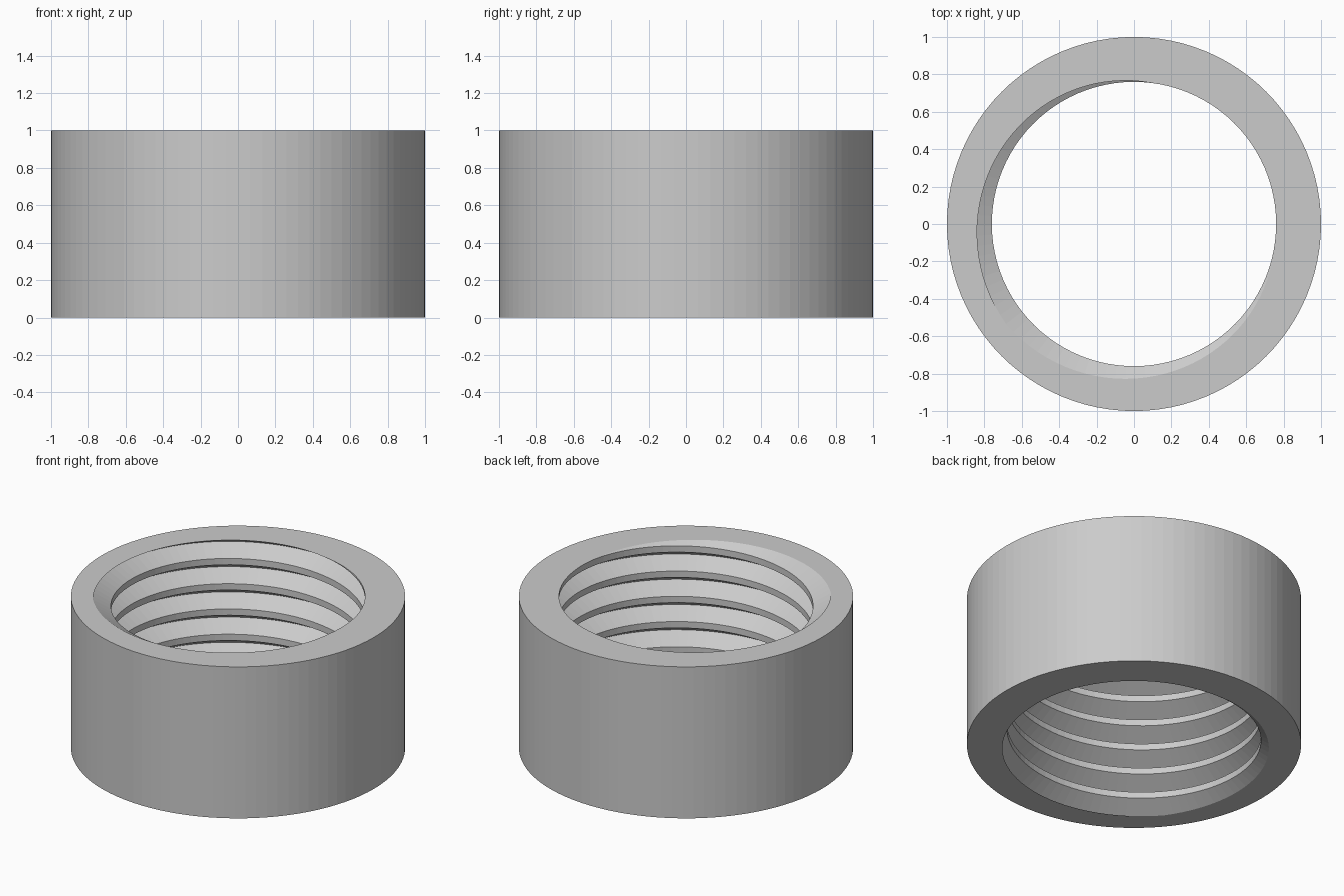
import bpy, bmesh, math
from mathutils import Vector

cube = bpy.data.objects.get("Cube")
if cube:
    bpy.data.objects.remove(cube, do_unlink=True)

# Main dimensions
SEGMENTS = 96
OUTER, CREST = 1.0, 0.76
HEIGHT, TURNS = 1.0, 6
PITCH = HEIGHT / TURNS
ROOT = CREST + PITCH * 0.375 * math.sqrt(3)   # sixty degree thread
START = math.radians(218)                     # where the root meets each end
STEP = math.tau / SEGMENTS

# One pitch of the thread: radius and rise from the root
PROFILE = [(ROOT, 0), (CREST, PITCH * 3 / 8), (CREST, PITCH * 5 / 8)]


def polar(radius, angle, z):
    return Vector((radius * math.cos(angle), radius * math.sin(angle), z))


def add_thread(bm):
    """Right-handed helical sheet running past both ends of the ring."""
    rows = []
    for k in range(-2 * SEGMENTS, (TURNS + 2) * SEGMENTS + 1):
        lift = PITCH * k / SEGMENTS
        rows.append([bm.verts.new(polar(r, START + k * STEP, lift + dz))
                     for r, dz in PROFILE])
    for k in range(len(rows) - SEGMENTS - 1):
        low = rows[k] + [rows[k + SEGMENTS][0]]
        high = rows[k + 1] + [rows[k + SEGMENTS + 1][0]]
        for j in range(len(PROFILE)):
            bm.faces.new((low[j], low[j + 1], high[j + 1], high[j]))


def trim(bm, z, direction):
    """Cut the sheet flat at one end and return nothing outside it."""
    bmesh.ops.bisect_plane(bm, geom=bm.verts[:] + bm.edges[:] + bm.faces[:],
                           dist=1e-6, plane_co=(0, 0, z),
                           plane_no=(0, 0, direction), clear_outer=True)


def add_outer_wall(bm):
    rings = [[bm.verts.new(polar(OUTER, i * STEP, z)) for i in range(SEGMENTS)]
             for z in (0, HEIGHT)]
    for i in range(SEGMENTS):
        n = (i + 1) % SEGMENTS
        bm.faces.new((rings[0][i], rings[0][n], rings[1][n], rings[1][i]))


def cap(bm, z):
    """Fill the flat rim between the outer wall and the cut thread."""
    rim = [e for e in bm.edges if e.is_boundary
           and all(abs(v.co.z - z) < 1e-4 for v in e.verts)]
    bmesh.ops.triangle_fill(bm, edges=rim, use_beauty=True,
                            normal=(0, 0, 1 if z else -1))


bm = bmesh.new()
add_thread(bm)
trim(bm, HEIGHT, 1)
trim(bm, 0, -1)
bmesh.ops.remove_doubles(bm, verts=bm.verts[:], dist=1e-5)
add_outer_wall(bm)
cap(bm, 0)
cap(bm, HEIGHT)
bmesh.ops.recalc_face_normals(bm, faces=bm.faces[:])

mesh = bpy.data.meshes.new("threaded_ring")
bm.to_mesh(mesh)
bm.free()
ring = bpy.data.objects.new("threaded_ring", mesh)
bpy.context.collection.objects.link(ring)

# Plain grey finish
grey = bpy.data.materials.new("light_grey")
grey.use_nodes = True
colour = (0.6, 0.6, 0.6, 1)
grey.diffuse_color = colour
grey.node_tree.nodes["Principled BSDF"].inputs["Base Color"].default_value = colour
mesh.materials.append(grey)
